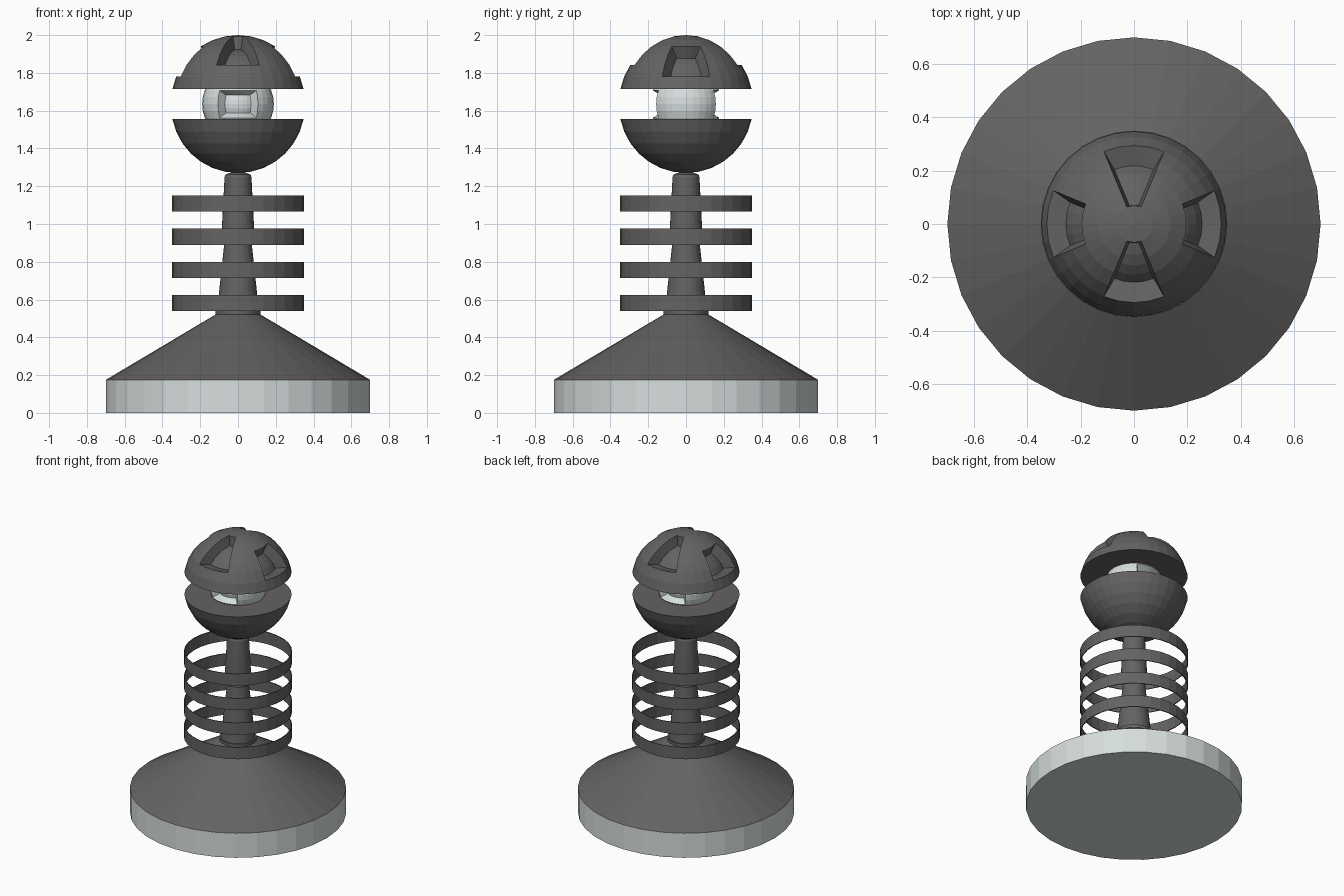
import bpy, bmesh, math
from mathutils import Vector

if "Cube" in bpy.data.objects:
    bpy.data.objects.remove(bpy.data.objects["Cube"])

SEG = 32
STEP = 2 * math.pi / SEG


def material(name, rgb):
    m = bpy.data.materials.new(name)
    m.diffuse_color = (*rgb, 1)
    m.use_nodes = True
    m.node_tree.nodes["Principled BSDF"].inputs["Base Color"].default_value = m.diffuse_color
    return m


DARK = material("dark grey metal", (0.13, 0.125, 0.12))
LIGHT = material("pale grey", (0.68, 0.73, 0.73))


def lathe(name, profile, mat, recesses=(), depth=0.06, scale=0.65):
    """Revolve (radius, z) points; recesses = (azimuth, half width in faces, z low, z high)."""
    bm = bmesh.new()
    loops = []
    for r, z in profile:
        if r < 1e-5:
            loops.append([bm.verts.new((0, 0, z))] * SEG)
        else:
            loops.append([bm.verts.new((r * math.cos(i * STEP), r * math.sin(i * STEP), z))
                          for i in range(SEG)])
    for a, b in zip(loops, loops[1:]):
        for i in range(SEG):
            j = (i + 1) % SEG
            bm.faces.new(list(dict.fromkeys((a[i], a[j], b[j], b[i]))))
    for loop in (loops[0], loops[-1]):
        if loop[0] is not loop[1] and profile[0] != profile[-1]:
            bm.faces.new(loop)
    bmesh.ops.remove_doubles(bm, verts=bm.verts, dist=1e-5)
    bmesh.ops.recalc_face_normals(bm, faces=bm.faces)
    # sunken windows: push a patch of faces inward and shrink it
    for azimuth, half, low, high in recesses:
        patch = []
        for f in bm.faces:
            c = f.calc_center_median()
            off = (math.atan2(c.y, c.x) - azimuth + math.pi) % (2 * math.pi) - math.pi
            if abs(off) < half * STEP and low < c.z < high and len(f.verts) == 4:
                patch.append(f)
        normal = sum((f.normal * f.calc_area() for f in patch), Vector()).normalized()
        ext = bmesh.ops.extrude_face_region(bm, geom=patch)["geom"]
        bmesh.ops.delete(bm, geom=patch, context='FACES')
        verts = [v for v in ext if isinstance(v, bmesh.types.BMVert)]
        mid = sum((v.co for v in verts), Vector()) / len(verts)
        for v in verts:
            v.co = mid + (v.co - mid) * scale - normal * depth
    bmesh.ops.recalc_face_normals(bm, faces=bm.faces)
    me = bpy.data.meshes.new(name)
    bm.to_mesh(me)
    bm.free()
    me.materials.append(mat)
    ob = bpy.data.objects.new(name, me)
    bpy.context.collection.objects.link(ob)
    return ob


def arc(radius, centre, first, last):
    """Sphere profile between two latitudes counted in 11.25 degree steps."""
    return [(radius * math.cos(k * STEP), centre + radius * math.sin(k * STEP))
            for k in range(first, last + 1)]


Q = math.pi / 2

# base and sloped foot
lathe("base_disc", [(0.70, 0), (0.70, 0.175)], LIGHT)
lathe("sloped_foot", [(0.70, 0.175), (0.12, 0.52), (0.12, 0.54)], DARK)

# tapered stem in two stacked pieces
lathe("lower_stem", [(0.112, 0.53), (0.068, 0.94)], DARK)
lathe("upper_stem", [(0.088, 0.93), (0.071, 1.25), (0.066, 1.262), (0.03, 1.275)], DARK)

# floating rings
for k in range(4):
    z = 0.54 + k * 0.175
    lathe(f"ring_{k + 1}", [(0.35, z), (0.35, z + 0.085), (0.344, z + 0.085),
                            (0.344, z), (0.35, z)], DARK)

# lower bowl
lathe("lower_bowl", arc(0.354, 1.624, -8, -1), DARK)

# pale globe with front and back windows
lathe("inner_globe", arc(0.19, 1.635, -8, 8), LIGHT,
      [(-Q, 3, 1.562, 1.708), (Q, 3, 1.562, 1.708)], depth=0.04)

# domed cap: tall windows front and back, short ones at the sides
lathe("domed_cap", arc(0.354, 1.646, 1, 8), DARK,
      [(-Q, 2, 1.843, 1.993), (Q, 2, 1.843, 1.993),
       (0, 2, 1.782, 1.940), (2 * Q, 2, 1.782, 1.940)], depth=0.06)
